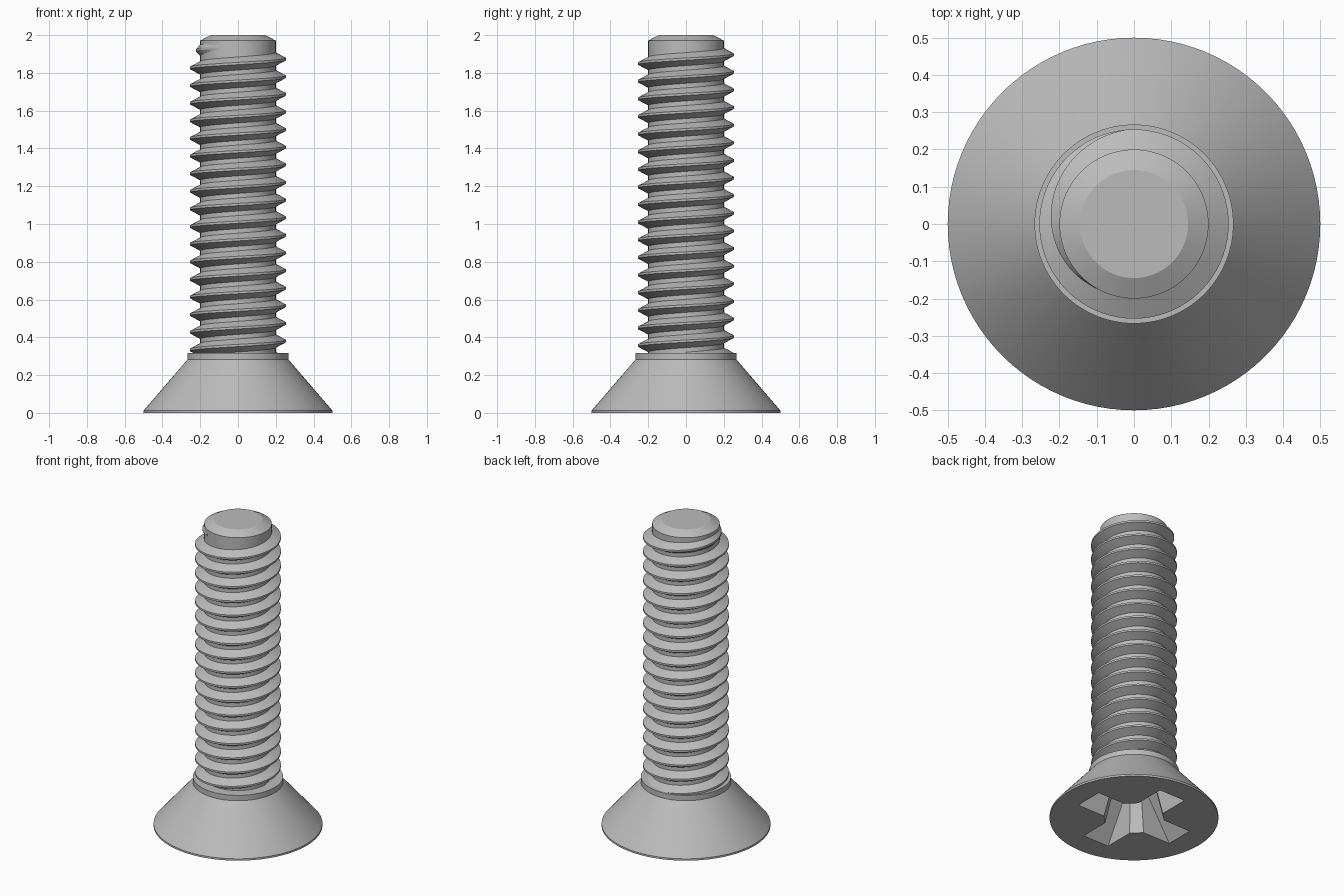
import bpy, bmesh
from math import cos, sin, pi, radians

cube = bpy.data.objects.get("Cube")
if cube:
    bpy.data.objects.remove(cube, do_unlink=True)

steel = bpy.data.materials.new("steel grey")
steel.use_nodes = True
steel.diffuse_color = (0.5, 0.5, 0.5, 1)
steel.node_tree.nodes["Principled BSDF"].inputs["Base Color"].default_value = (0.5, 0.5, 0.5, 1)

SEGMENTS = 96
ROOT, CREST, PITCH = 0.2, 0.254, 0.0933


def build(name, rings):
    """Skin a list of equal rings of points and cap both ends."""
    bm = bmesh.new()
    loops = [[bm.verts.new(p) for p in ring] for ring in rings]
    n = len(loops[0])
    for a, b in zip(loops, loops[1:]):
        for i in range(n):
            j = (i + 1) % n
            bm.faces.new((a[i], a[j], b[j], b[i]))
    bm.faces.new(loops[0])
    bm.faces.new(loops[-1])
    bmesh.ops.recalc_face_normals(bm, faces=bm.faces[:])
    mesh = bpy.data.meshes.new(name)
    bm.to_mesh(mesh)
    bm.free()
    mesh.materials.append(steel)
    obj = bpy.data.objects.new(name, mesh)
    bpy.context.collection.objects.link(obj)
    return obj


def lathe(name, profile):
    angles = [2 * pi * i / SEGMENTS for i in range(SEGMENTS)]
    return build(name, [[(r * cos(a), r * sin(a), z) for a in angles] for r, z in profile])


def activate(obj):
    bpy.ops.object.select_all(action="DESELECT")
    obj.select_set(True)
    bpy.context.view_layer.objects.active = obj


def cross(reach, width, chamfer, z):
    """Four-armed outline with chamfered inner corners."""
    arm = [(chamfer - width, -width), (reach, -width), (reach, width), (chamfer - width, width)]
    points = []
    for k in range(4):
        c, s = cos(k * pi / 2), sin(k * pi / 2)
        points += [(x * c - y * s, x * s + y * c, z) for x, y in arm]
    return points


# Countersunk head with its short collar
head = lathe("head", [(0.5, 0), (0.5, 0.012), (0.267, 0.283), (0.267, 0.318)])

# Tapered cross-shaped drive recess cut up into the head
cutter = build("recess_cutter", [cross(0.368, 0.097, 0.254, -0.02),
                                 cross(0.15, 0.06, 0.165, 0.25)])
cutter.hide_render = True
activate(head)
cut = head.modifiers.new("drive_recess", "BOOLEAN")
cut.object = cutter
cut.solver = "EXACT"
bpy.ops.object.modifier_apply(modifier=cut.name)
bpy.data.objects.remove(cutter, do_unlink=True)

# Plain core with a chamfered tip
shank = lathe("shank", [(ROOT, 0.28), (ROOT, 1.971), (0.145, 2.0)])

# Helical ridge that sinks into the core near the tip
start, fade, end = radians(-17 * 360), radians(95), radians(240)
steps = int((end - start) / (2 * pi) * 72)
rings = []
for i in range(steps + 1):
    a = start + (end - start) * i / steps
    fullness = min(1, max(0.02, (end - a) / (end - fade)))
    r = ROOT + (CREST - ROOT) * fullness
    z = 1.873 + PITCH * a / (2 * pi)
    section = [(ROOT - 0.01, -0.04), (r, -0.006), (r, 0.006), (ROOT - 0.01, 0.04)]
    rings.append([(q * cos(a), q * sin(a), z + dz) for q, dz in section])
thread = build("thread", rings)

for part in (head, shank, thread):
    activate(part)
    bpy.ops.object.shade_smooth_by_angle(angle=radians(25))
